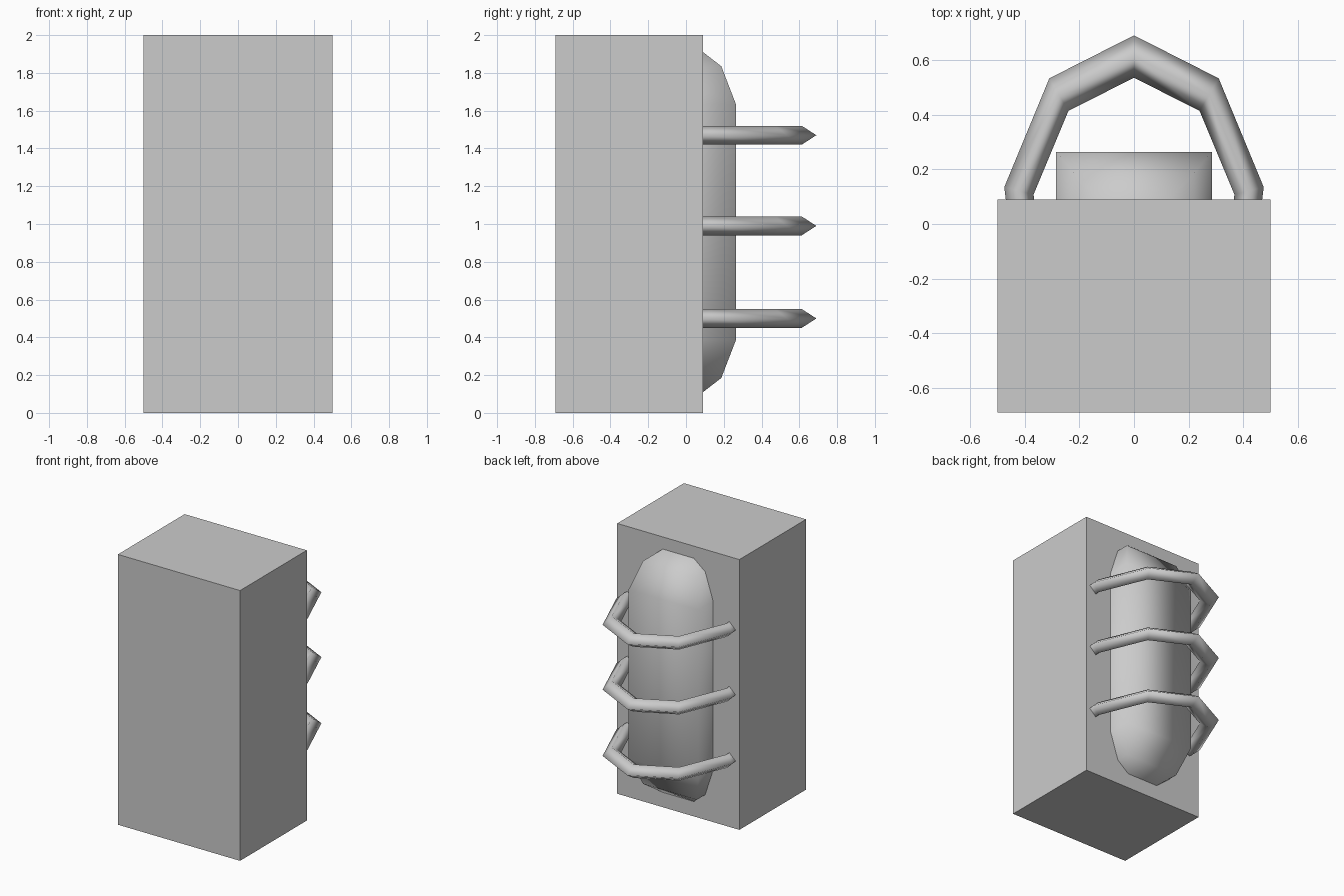
import bpy, bmesh, math

if "Cube" in bpy.data.objects:
    bpy.data.objects.remove(bpy.data.objects["Cube"])


def finish(name, bm, smooth):
    bmesh.ops.recalc_face_normals(bm, faces=bm.faces[:])
    for f in bm.faces:
        f.smooth = smooth
    mesh = bpy.data.meshes.new(name)
    bm.to_mesh(mesh)
    bm.free()
    obj = bpy.data.objects.new(name, mesh)
    bpy.context.collection.objects.link(obj)
    return obj


def bridge(bm, a, b):
    n = len(a)
    for i in range(n):
        j = (i + 1) % n
        bm.faces.new((a[i], a[j], b[j], b[i]))


# Main block
bm = bmesh.new()
bmesh.ops.create_cube(bm, size=1)
for v in bm.verts:
    v.co.x *= 1.0
    v.co.y = -0.30 + v.co.y * 0.78
    v.co.z = 1.0 + v.co.z * 2.0
finish("main_block", bm, False)

# Four-sided rounded tank half sunk into the back: half width, back y, height from centre
bm = bmesh.new()
centre_y, centre_z = -0.02, 1.01
profile = [(0.127, 0.09, 0.90), (0.22, 0.187, 0.825), (0.285, 0.264, 0.625)]
profile += [(w, y, -h) for w, y, h in reversed(profile)]
rings = []
for w, y, h in profile:
    front = 2 * centre_y - y
    rings.append([bm.verts.new((px, py, centre_z + h))
                  for px, py in ((w, y), (-w, y), (-w, front), (w, front))])
for a, b in zip(rings, rings[1:]):
    bridge(bm, a, b)
for ring, h in ((rings[0], 0.95), (rings[-1], -0.95)):
    tip = bm.verts.new((0, centre_y, centre_z + h))
    for i in range(4):
        bm.faces.new((ring[i], ring[(i + 1) % 4], tip))
finish("tank", bm, True)


# Nine-sided hoops with a diamond section, stretched front to back
def hoop(name, z):
    bm = bmesh.new()
    rings = []
    for i in range(9):
        a = math.radians(40 * i)
        ring = []
        for k in range(4):
            b = math.pi / 2 * k
            rx = 0.4275 + 0.0545 * math.cos(b)
            ry = 0.5945 + 0.0775 * math.cos(b)
            ring.append(bm.verts.new((rx * math.sin(a), 0.018 + ry * math.cos(a),
                                      z + 0.05 * math.sin(b))))
        rings.append(ring)
    for i in range(9):
        bridge(bm, rings[i], rings[(i + 1) % 9])
    finish(name, bm, True)


for name, z in (("lower_hoop", 0.5), ("middle_hoop", 0.99), ("upper_hoop", 1.47)):
    hoop(name, z)
